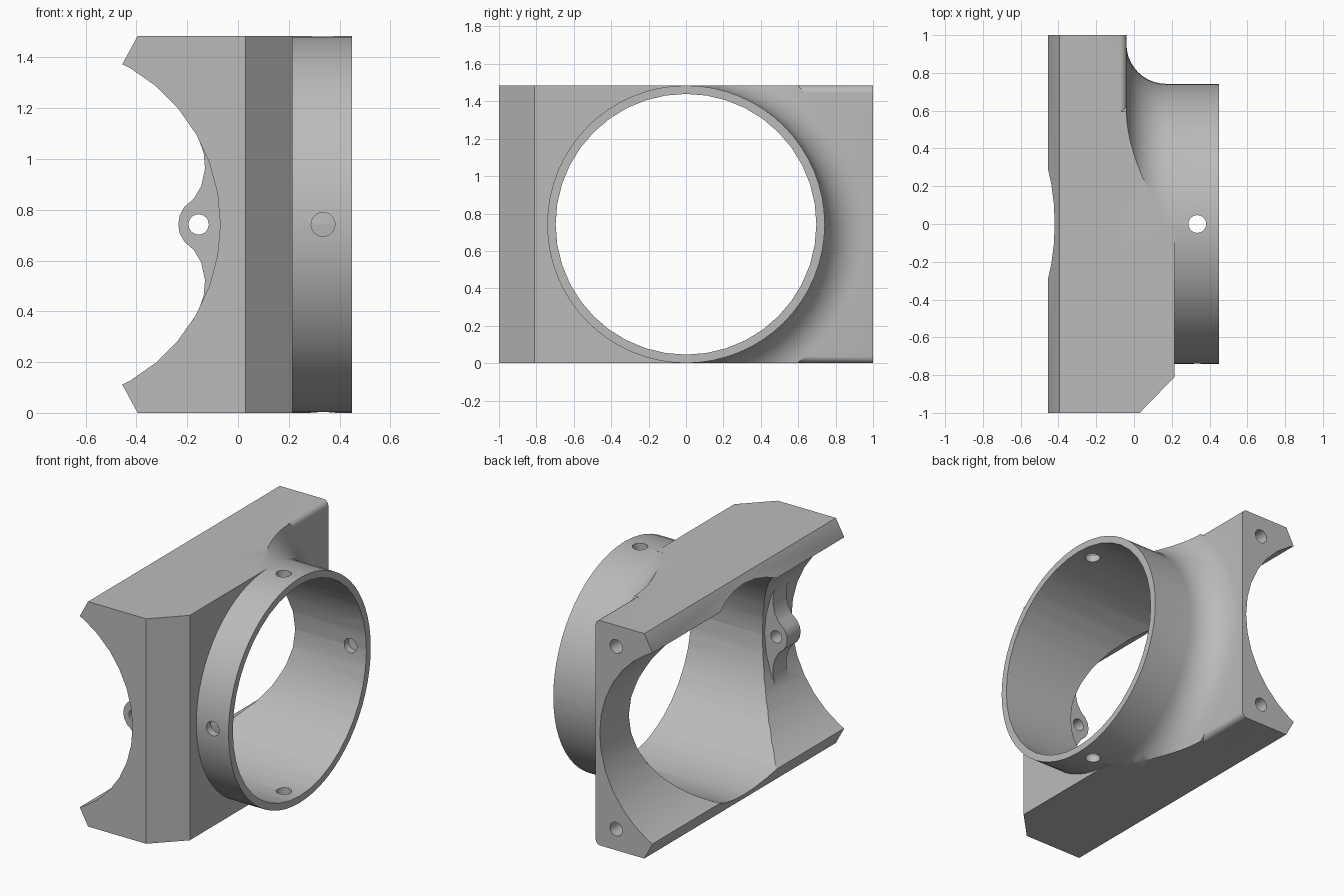
import bpy, bmesh
from math import cos, sin, pi, radians
from mathutils import Matrix, Vector

if "Cube" in bpy.data.objects:
    bpy.data.objects.remove(bpy.data.objects["Cube"])

H = 1.485            # height of the block
MID = H / 2          # height of both bores
BORE = 0.697         # inner radius of the round outlet
NECK = 0.742         # outer radius of the round outlet
FILLET = 0.21        # blend between outlet and mounting plate
PLATE_X = -0.04      # outer face of the mounting plate

grey = bpy.data.materials.new("matte_grey")
grey.use_nodes = True
colour = (0.5, 0.5, 0.5, 1)
grey.diffuse_color = colour
grey.node_tree.nodes["Principled BSDF"].inputs["Base Color"].default_value = colour


def make(name, bm):
    bmesh.ops.recalc_face_normals(bm, faces=bm.faces)
    mesh = bpy.data.meshes.new(name)
    bm.to_mesh(mesh)
    bm.free()
    mesh.materials.append(grey)
    ob = bpy.data.objects.new(name, mesh)
    bpy.context.scene.collection.objects.link(ob)
    return ob


def prism(name, points, offset):
    """Extrude a closed outline of 3D points along offset."""
    bm = bmesh.new()
    face = bm.faces.new([bm.verts.new(p) for p in points])
    new = bmesh.ops.extrude_face_region(bm, geom=[face])["geom"]
    bmesh.ops.translate(bm, vec=offset, verts=[v for v in new if isinstance(v, bmesh.types.BMVert)])
    return make(name, bm)


def rod(name, centre, axis, radius, length, sides=24):
    bm = bmesh.new()
    turn = Vector((0, 0, 1)).rotation_difference(Vector(axis)).to_matrix().to_4x4()
    bmesh.ops.create_cone(bm, cap_ends=True, segments=sides, radius1=radius, radius2=radius,
                          depth=length, matrix=Matrix.Translation(centre) @ turn)
    return make(name, bm)


def box(name, low, high):
    low, high = Vector(low), Vector(high)
    bm = bmesh.new()
    bmesh.ops.create_cube(bm, size=1, matrix=Matrix.Translation((low + high) / 2)
                          @ Matrix.Diagonal((high - low).to_4d()))
    return make(name, bm)


def combine(target, other, operation):
    """Apply an exact boolean and discard the second object."""
    mod = target.modifiers.new("combine", "BOOLEAN")
    mod.operation, mod.solver, mod.object = operation, "EXACT", other
    bpy.context.view_layer.update()
    result = bpy.data.meshes.new_from_object(
        target.evaluated_get(bpy.context.evaluated_depsgraph_get()))
    target.modifiers.clear()
    target.data = result
    bpy.data.objects.remove(other)


# front block with a chamfered corner
outline = [(-0.455, -1), (0.03, -1), (0.215, -0.81), (0.215, 0), (-0.455, 0)]
body = prism("pipe_elbow_mount", [(x, y, 0) for x, y in outline], (0, 0, H))

# rear mounting plate with two rounded edges
plate = box("plate", (-0.455, -0.1, 0), (PLATE_X, 1, H))
bm = bmesh.new()
bm.from_mesh(plate.data)
edges = [e for e in bm.edges if all(v.co.x > -0.1 for v in e.verts)
         and abs(e.verts[0].co.z - e.verts[1].co.z) < 0.01]
bmesh.ops.bevel(bm, geom=edges and [e for e in edges if abs(e.verts[0].co.y - e.verts[1].co.y) > 1],
                offset=0.035, segments=4, profile=0.5, affect="EDGES")
bm.to_mesh(plate.data)
bm.free()
combine(body, plate, "UNION")

# round outlet, flaring into the plate
profile = [(-0.2, 0), (-0.2, NECK + FILLET)]
for i in range(11):
    a = pi / 2 * i / 10
    profile.append((PLATE_X + FILLET * (1 - cos(a)), NECK + FILLET * (1 - sin(a))))
profile += [(0.45, NECK), (0.45, 0)]
bm = bmesh.new()
verts = [bm.verts.new((x, 0, MID + r)) for x, r in profile]
chain = [bm.edges.new(pair) for pair in zip(verts, verts[1:])]
bmesh.ops.spin(bm, geom=verts + chain, cent=(0, 0, MID), axis=(1, 0, 0),
               angle=2 * pi, steps=64, use_duplicate=False)
bmesh.ops.remove_doubles(bm, verts=bm.verts, dist=0.0005)
outlet = make("outlet", bm)
combine(outlet, box("clip", (-1, -2, 0), (1, 2, H)), "INTERSECT")
combine(body, outlet, "UNION")

# long open channel along the back of the block
combine(body, rod("channel", (-0.782, 0, MID), (0, 1, 0), 0.712, 3, 36), "DIFFERENCE")

# bevelled lips of the channel, top and bottom
for side in (-1, 1):
    lip = [(-0.395, 0.7425), (-0.455, 0.6325), (-0.6, 0.6325), (-0.6, 0.9), (-0.395, 0.9)]
    cutter = prism("lip_cut", [(x, -1.5, MID + side * z) for x, z in lip], (0, 3, 0))
    combine(body, cutter, "DIFFERENCE")

# small screw tab inside the channel
half = [(0, 0.34), (-0.156, 0.34), (-0.135, 0.28), (-0.13, 0.22), (-0.145, 0.15),
        (-0.175, 0.10), (-0.21, 0.07), (-0.23, 0.035)]
tab = half + [(-0.235, 0)] + [(x, -z) for x, z in reversed(half)]
combine(body, prism("tab", [(x, -0.86, MID + z) for x, z in tab], (0, 0.14, 0)), "UNION")
combine(body, rod("tab_hole", (-0.155, -0.79, MID), (0, 1, 0), 0.04, 0.3), "DIFFERENCE")

# main bore through the outlet
combine(body, rod("bore", (0, 0, MID), (1, 0, 0), BORE, 3, 40), "DIFFERENCE")

# four radial holes in the outlet wall
for axis in ((0, 1, 0), (0, 0, 1)):
    combine(body, rod("wall_hole", (0.335, 0, MID), axis, 0.047, 3), "DIFFERENCE")

# blind screw holes in the mounting plate
for side in (-1, 1):
    combine(body, rod("plate_hole", (-0.19, 1, MID + side * 0.603), (0, 1, 0), 0.045, 0.6),
            "DIFFERENCE")

# shading
bpy.ops.object.select_all(action="DESELECT")
body.select_set(True)
bpy.context.view_layer.objects.active = body
bpy.ops.object.shade_smooth_by_angle(angle=radians(30))
